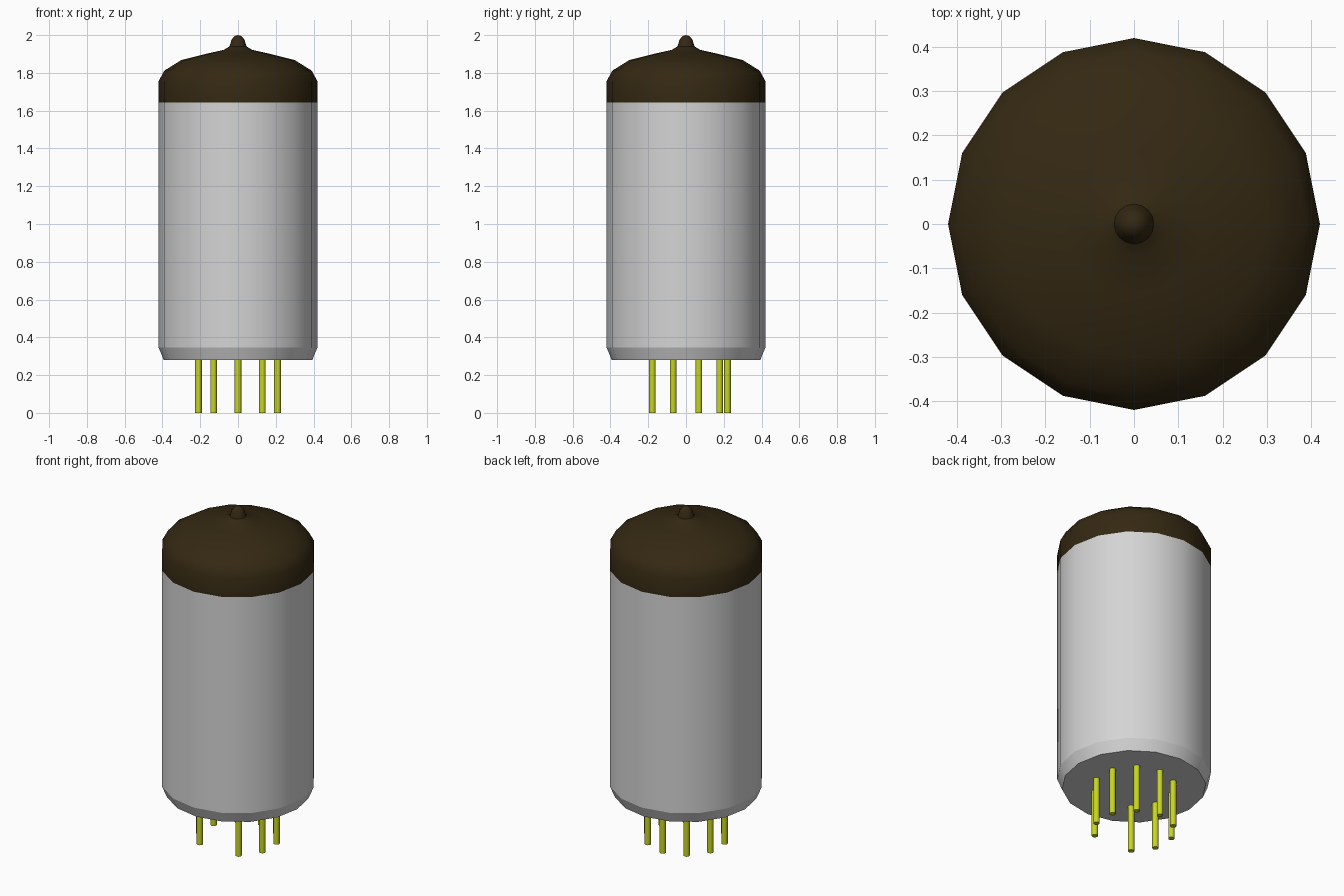
import bpy, bmesh, math

cube = bpy.data.objects.get("Cube")
if cube:
    bpy.data.objects.remove(cube, do_unlink=True)


def material(name, rgb):
    m = bpy.data.materials.new(name)
    m.use_nodes = True
    m.diffuse_color = (*rgb, 1)
    bsdf = next(n for n in m.node_tree.nodes if n.type == 'BSDF_PRINCIPLED')
    bsdf.inputs["Base Color"].default_value = (*rgb, 1)
    return m


grey = material("light grey", (0.66, 0.66, 0.66))
brown = material("dark brown", (0.034, 0.021, 0.006))
yellow = material("yellow green", (0.57, 0.66, 0.018))


def lathe(name, profile, mat, sides=16, centre=(0, 0), cap_bottom=False, cap_top=False):
    """Revolve (radius, z) points around a vertical axis; radius 0 closes to a point."""
    bm = bmesh.new()
    rings = []
    for r, z in profile:
        n = sides if r > 0 else 1
        rings.append([bm.verts.new((r * math.cos(2 * math.pi * i / sides),
                                    r * math.sin(2 * math.pi * i / sides), z))
                      for i in range(n)])
    for a, b in zip(rings, rings[1:]):
        for i in range(sides):
            j = (i + 1) % sides
            if len(b) == 1:
                bm.faces.new((a[i], a[j], b[0]))
            else:
                bm.faces.new((a[i], a[j], b[j], b[i]))
    if cap_bottom:
        bm.faces.new(rings[0][::-1])
    if cap_top:
        bm.faces.new(rings[-1])
    mesh = bpy.data.meshes.new(name)
    bm.to_mesh(mesh)
    bm.free()
    mesh.materials.append(mat)
    ob = bpy.data.objects.new(name, mesh)
    ob.location = (*centre, 0)
    bpy.context.collection.objects.link(ob)
    bpy.ops.object.select_all(action='DESELECT')
    ob.select_set(True)
    bpy.context.view_layer.objects.active = ob
    bpy.ops.object.shade_smooth_by_angle(angle=math.radians(40))
    return ob


# Glass envelope: tapered foot, straight wall, dark domed top with sealed tip
lathe("base_taper", [(0.393, 0.28), (0.42, 0.345)], grey, cap_bottom=True)
lathe("glass_body", [(0.42, 0.345), (0.42, 1.643)], grey)
lathe("dark_dome", [(0.42, 1.643), (0.42, 1.757), (0.39, 1.812), (0.30, 1.868),
                    (0.16, 1.903), (0.075, 1.922), (0.045, 1.94), (0.036, 1.97),
                    (0.028, 1.985), (0.014, 1.997), (0, 2.0)], brown)

# Nine pins on a ten-position circle, with the gap at the front
for k in range(10):
    if k == 5:
        continue
    a = math.radians(90 + 36 * k)
    lathe(f"pin_{k}", [(0.0175, 0), (0.0175, 0.285)], yellow, sides=12,
          centre=(0.22 * math.cos(a), 0.22 * math.sin(a)),
          cap_bottom=True, cap_top=True)
